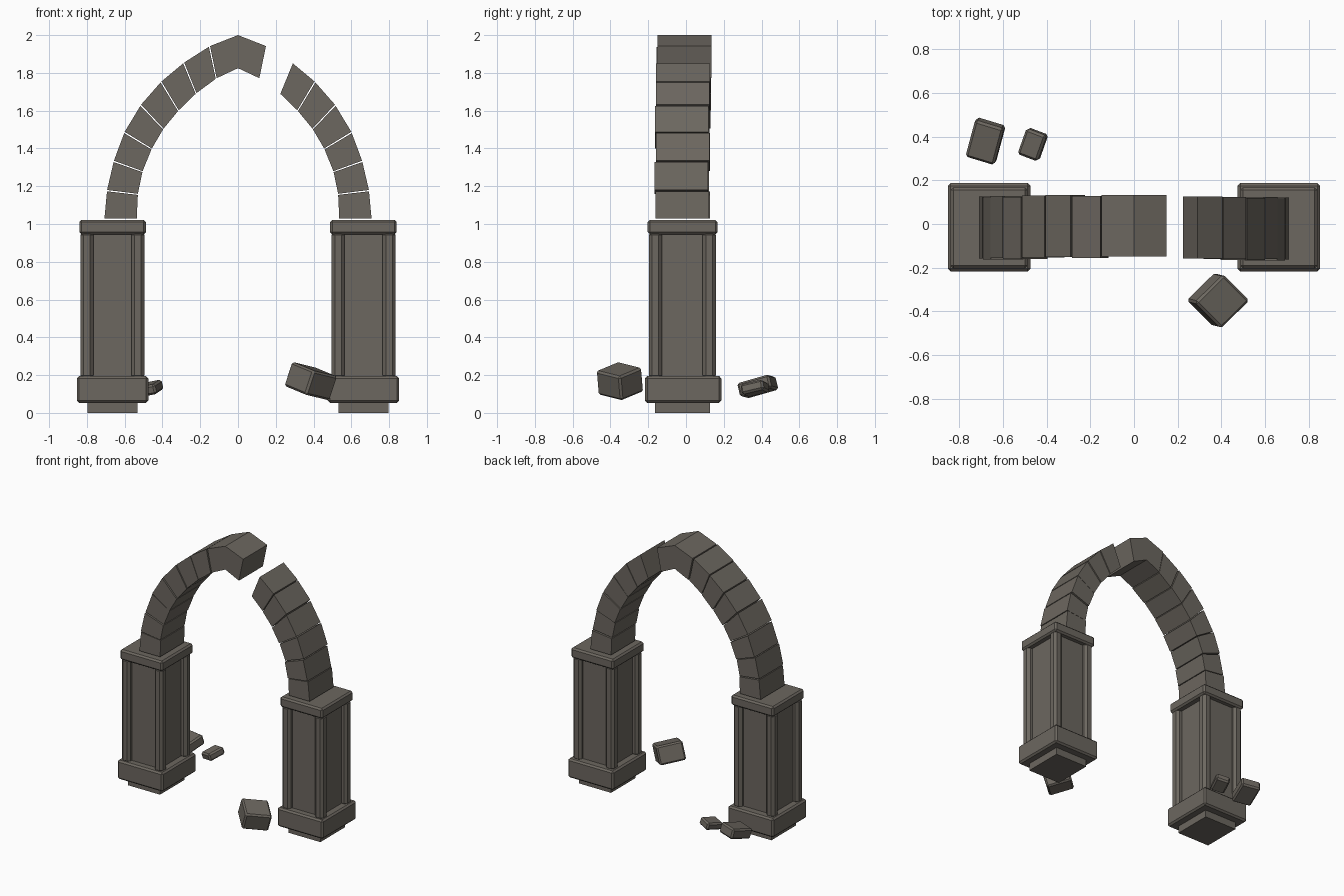
import bpy, bmesh
from mathutils import Vector, Matrix

cube = bpy.data.objects.get("Cube")
if cube:
    bpy.data.objects.remove(cube, do_unlink=True)

stone = bpy.data.materials.new("weathered_stone")
stone.use_nodes = True
colour = (0.15, 0.135, 0.115, 1)
stone.diffuse_color = colour
stone.node_tree.nodes["Principled BSDF"].inputs["Base Color"].default_value = colour


def finish(name, bm, bevel=0):
    bmesh.ops.recalc_face_normals(bm, faces=bm.faces)
    if bevel:
        bmesh.ops.bevel(bm, geom=bm.edges[:], offset=bevel, segments=1, affect='EDGES')
    mesh = bpy.data.meshes.new(name)
    bm.to_mesh(mesh)
    bm.free()
    mesh.materials.append(stone)
    obj = bpy.data.objects.new(name, mesh)
    bpy.context.collection.objects.link(obj)
    return obj


def box(name, centre, a, b, c, bevel=0):
    """Box from its centre and three edge vectors."""
    m = Matrix((a, b, c)).transposed().to_4x4()
    m.translation = centre
    bm = bmesh.new()
    bmesh.ops.create_cube(bm, size=1, matrix=m)
    return finish(name, bm, bevel)


def block(name, x, y, z, bevel=0):
    """Upright box from its ranges."""
    lo, hi = Vector((x[0], y[0], z[0])), Vector((x[1], y[1], z[1]))
    s = hi - lo
    return box(name, (lo + hi) / 2, (s.x, 0, 0), (0, s.y, 0), (0, 0, s.z), bevel)


def wedge(name, outer, inner, y_mid, depth=0.284):
    """Arch stone: a front outline extruded along y."""
    bm = bmesh.new()
    outline = outer + inner[::-1]
    face = bm.faces.new([bm.verts.new((p.x, y_mid - depth / 2, p.y)) for p in outline])
    out = bmesh.ops.extrude_face_region(bm, geom=[face])
    verts = [v for v in out["geom"] if isinstance(v, bmesh.types.BMVert)]
    bmesh.ops.translate(bm, vec=(0, depth, 0), verts=verts)
    return finish(name, bm)


# Pillars: core, footing, cap and four chamfered corner posts
for side, s in (("left", 1), ("right", -1)):
    def span(a, b):
        return sorted((s * a, s * b))
    block(side + "_pillar_core", span(0.533, 0.797), (-0.163, 0.127), (0, 1.0))
    block(side + "_pillar_base", span(0.475, 0.853), (-0.217, 0.187), (0.053, 0.195), 0.012)
    block(side + "_pillar_cap", span(0.487, 0.84), (-0.203, 0.167), (0.945, 1.022), 0.012)
    for i, x in enumerate((0.495, 0.765)):
        for j, y in enumerate((-0.197, 0.088)):
            block(f"{side}_corner_post_{i}{j}", span(x, x + 0.07), (y, y + 0.07),
                  (0.18, 0.96), 0.018)

# Arch stones, from the pillar up to the crown
outer = [Vector(p) for p in ((0.707, 1.03), (0.693, 1.18), (0.657, 1.335), (0.6, 1.488),
                             (0.513, 1.632), (0.405, 1.755), (0.285, 1.855),
                             (0.148, 1.942), (0, 2.0))]
inner = [Vector(p) for p in ((0.536, 1.03), (0.53, 1.16), (0.505, 1.28), (0.456, 1.4),
                             (0.394, 1.505), (0.314, 1.602), (0.22, 1.693),
                             (0.113, 1.772), (0, 1.825))]
shifts = {"left": (-0.02, -0.026, -0.018, -0.022, -0.018, -0.016),
          "right": (-0.016, -0.02, -0.014, -0.018, -0.012, -0.009, -0.013)}
for side, s in (("left", 1), ("right", -1)):
    def flip(p):
        return Vector((s * p.x, p.y))
    for i, y in enumerate(shifts[side]):
        # Trim the upper end to leave a thin open joint
        rows = [[flip(r[i]), flip(r[i + 1].lerp(r[i], 0.045))] for r in (outer, inner)]
        wedge(f"{side}_arch_stone_{i}", rows[0], rows[1], y)
crown = [[Vector((-r[7].x, r[7].y)), r[8], r[7]] for r in (outer, inner)]
wedge("keystone", crown[0], crown[1], -0.008)


# Fallen stones, tilted on two edge directions
def rubble(name, centre, a, b, thickness):
    a, b = Vector(a), Vector(b)
    n = a.cross(b).normalized()
    box(name, centre, a, b, n * thickness, 0.011)


rubble("fallen_block", (0.385, -0.35, 0.168), (0.13, 0.128, -0.032), (-0.12, 0.12, 0.05), 0.135)
rubble("fallen_slab", (-0.68, 0.38, 0.14), (0.132, -0.04, 0.01), (0.045, 0.168, 0.048), 0.075)
rubble("fallen_chip", (-0.463, 0.365, 0.13), (0.092, -0.035, 0.018), (0.042, 0.118, 0.028), 0.055)
